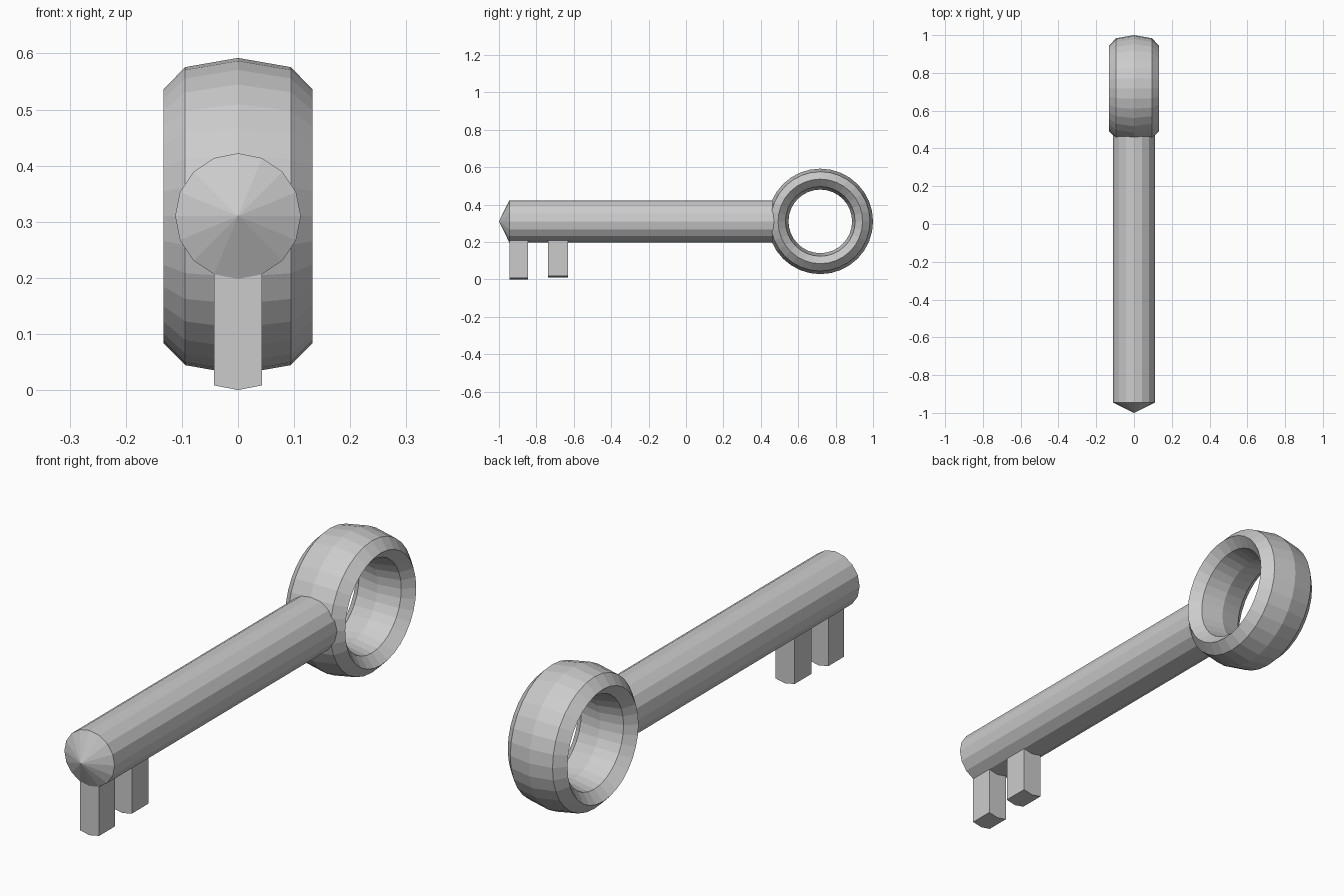
import bpy, bmesh
from math import sin, cos, pi

if "Cube" in bpy.data.objects:
    bpy.data.objects.remove(bpy.data.objects["Cube"])

SIDES, R, ZC = 16, 0.112, 0.31

# Bow: a torus widened along its axis, lying in the YZ plane
bpy.ops.mesh.primitive_torus_add(major_segments=32, minor_segments=8,
                                 major_radius=0.226, minor_radius=0.056,
                                 location=(0, 0.718, ZC), rotation=(0, pi / 2, 0))
bow = bpy.context.object
bow.name = "bow_ring"
bow.scale.z = 0.133 / 0.056

# Shaft: 16-sided rod, with loops where the teeth begin and end
stations = [-0.945, -0.845, -0.737, -0.63, 0.5]
bm = bmesh.new()
loops = []
for y in stations:
    loops.append([bm.verts.new((R * sin(2 * pi * i / SIDES), y,
                                ZC + R * cos(2 * pi * i / SIDES)))
                  for i in range(SIDES)])
bands = []
for a, b in zip(loops, loops[1:]):
    bands.append([bm.faces.new((a[i], a[(i + 1) % SIDES],
                                b[(i + 1) % SIDES], b[i]))
                  for i in range(SIDES)])
bm.faces.new(loops[-1])

# Pointed tip
tip = bm.verts.new((0, -1, ZC))
for i in range(SIDES):
    bm.faces.new((loops[0][i], tip, loops[0][(i + 1) % SIDES]))

# Teeth: pull the two lowest faces of a band straight down
for band, depth in ((0, 0.198), (2, 0.188)):
    low = bands[band][SIDES // 2 - 1:SIDES // 2 + 1]
    out = bmesh.ops.extrude_face_region(bm, geom=low)
    verts = [g for g in out["geom"] if isinstance(g, bmesh.types.BMVert)]
    bmesh.ops.translate(bm, verts=verts, vec=(0, 0, -depth))
    bmesh.ops.delete(bm, geom=[f for f in low if f.is_valid], context='FACES')

bmesh.ops.recalc_face_normals(bm, faces=bm.faces[:])
mesh = bpy.data.meshes.new("shaft_with_teeth")
bm.to_mesh(mesh)
bm.free()
bpy.context.collection.objects.link(bpy.data.objects.new("shaft_with_teeth", mesh))
